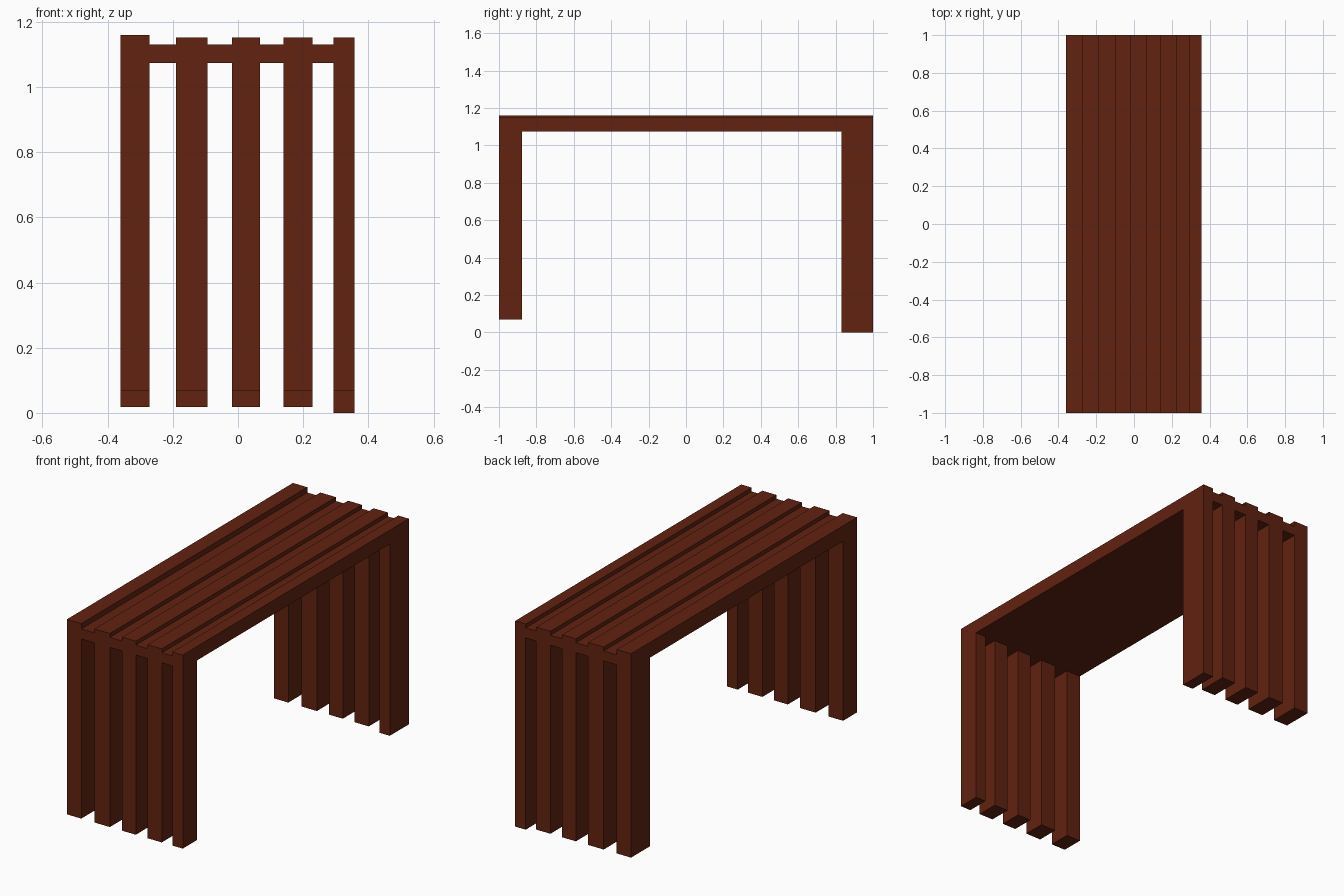
import bpy
import bmesh

if "Cube" in bpy.data.objects:
    bpy.data.objects.remove(bpy.data.objects["Cube"])

wood = bpy.data.materials.new("dark red brown wood")
wood.diffuse_color = (0.12, 0.016, 0.005, 1.0)
wood.use_nodes = True
wood.node_tree.nodes["Principled BSDF"].inputs["Base Color"].default_value = wood.diffuse_color


def extrude_profile(name, profile, x0, x1):
    """Extrude a closed (y, z) outline along x from x0 to x1."""
    mesh = bpy.data.meshes.new(name)
    bm = bmesh.new()
    face = bm.faces.new([bm.verts.new((x0, y, z)) for y, z in profile])
    geom = bmesh.ops.extrude_face_region(bm, geom=[face])["geom"]
    verts = [g for g in geom if isinstance(g, bmesh.types.BMVert)]
    bmesh.ops.translate(bm, verts=verts, vec=(x1 - x0, 0, 0))
    bmesh.ops.recalc_face_normals(bm, faces=bm.faces)
    bm.to_mesh(mesh)
    bm.free()
    mesh.materials.append(wood)
    obj = bpy.data.objects.new(name, mesh)
    bpy.context.collection.objects.link(obj)
    return obj


UNDER, DECK = 1.074, 1.13          # deck underside and groove height
FRONT_IN, BACK_IN = -0.876, 0.832  # inner faces of the legs
FRONT_FOOT = 0.068

# slats: x start, x end, top height, back foot height
slats = [
    (-0.360, -0.271, 1.160, 0.018),
    (-0.190, -0.094, 1.152, 0.018),
    (-0.018, 0.067, 1.152, 0.018),
    (0.140, 0.228, 1.152, 0.018),
    (0.293, 0.358, 1.152, 0.0),
]

# each slat bends down into a front and a back leg
for i, (x0, x1, top, foot) in enumerate(slats):
    extrude_profile(f"slat_with_legs_{i + 1}", [
        (-1, FRONT_FOOT), (FRONT_IN, FRONT_FOOT), (FRONT_IN, UNDER),
        (BACK_IN, UNDER), (BACK_IN, foot), (1, foot), (1, top), (-1, top),
    ], x0, x1)

# lower deck strips fill the gaps between slats
for i, (a, b) in enumerate(zip(slats, slats[1:])):
    extrude_profile(f"deck_strip_{i + 1}",
                    [(-1, UNDER), (1, UNDER), (1, DECK), (-1, DECK)], a[1], b[0])
